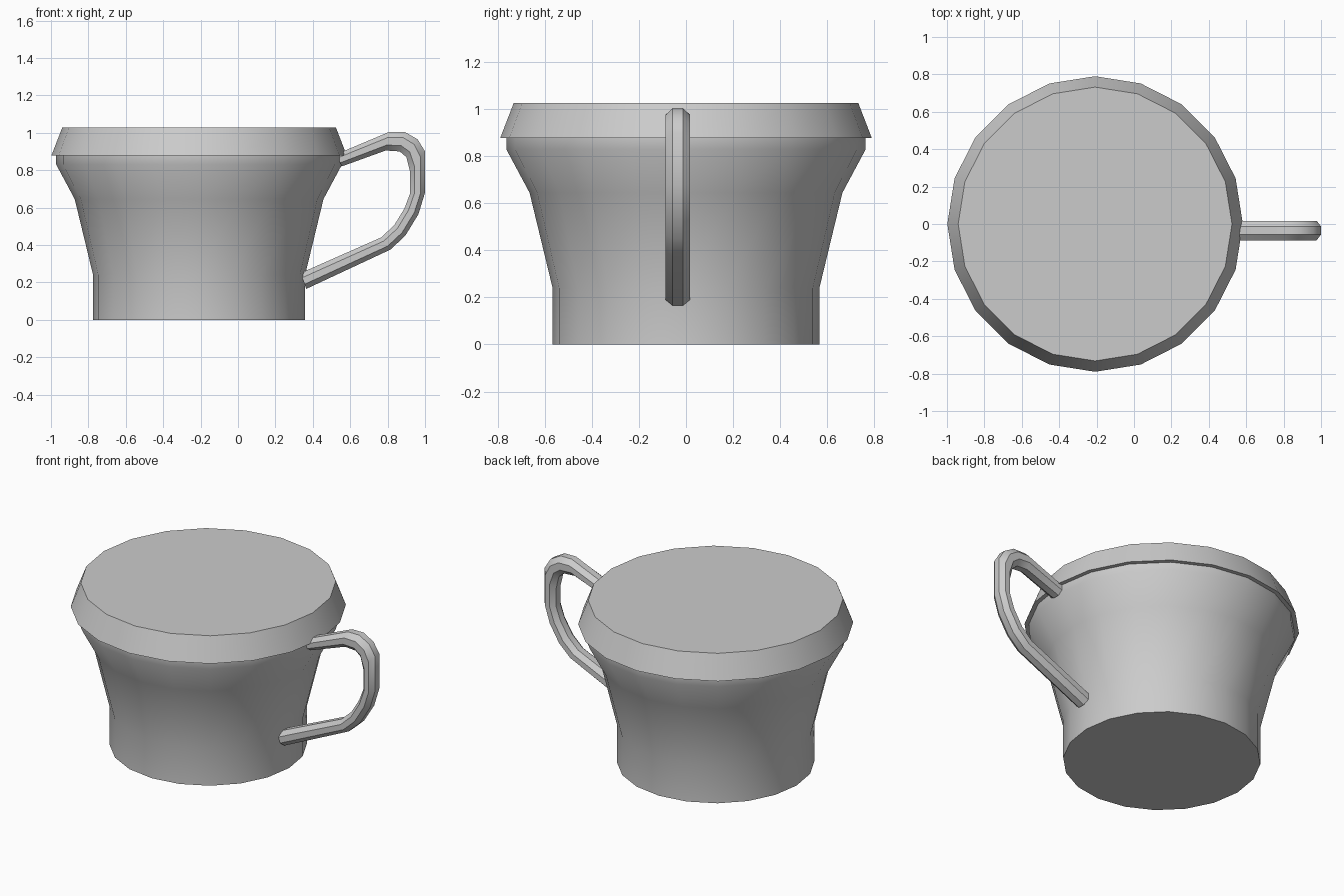
import bpy, bmesh, math
from mathutils import Vector

if "Cube" in bpy.data.objects:
    bpy.data.objects.remove(bpy.data.objects["Cube"])

SIDES = 20
CX = -0.208


def finish(name, bm, angle=35):
    bmesh.ops.recalc_face_normals(bm, faces=bm.faces)
    me = bpy.data.meshes.new(name)
    bm.to_mesh(me)
    bm.free()
    ob = bpy.data.objects.new(name, me)
    bpy.context.collection.objects.link(ob)
    bpy.ops.object.select_all(action='DESELECT')
    ob.select_set(True)
    bpy.context.view_layer.objects.active = ob
    bpy.ops.object.shade_smooth_by_angle(angle=math.radians(angle))
    return ob


def skin(name, rings):
    """Bridge equal-sized rings of points into a closed capped shape."""
    bm = bmesh.new()
    vs = [[bm.verts.new(p) for p in ring] for ring in rings]
    n = len(vs[0])
    for a, b in zip(vs, vs[1:]):
        for i in range(n):
            j = (i + 1) % n
            bm.faces.new((a[i], a[j], b[j], b[i]))
    bm.faces.new(vs[0])
    bm.faces.new(vs[-1])
    return finish(name, bm)


def circle(r, z):
    return [Vector((CX + r * math.cos(math.tau * i / SIDES),
                    r * math.sin(math.tau * i / SIDES), z)) for i in range(SIDES)]


# Flared cup body
skin("cup_body", [circle(r, z) for r, z in
                  [(0.567, 0), (0.567, 0.24), (0.665, 0.645), (0.764, 0.83), (0.764, 0.88)]])

# Tapered lid overhanging the rim
skin("lid", [circle(0.79, 0.877), circle(0.732, 1.027)])

# Handle: (outer x, z, inner x, z) outline pairs, octagonal section
outline = [
    (0.365, 0.165, 0.335, 0.25),
    (0.815, 0.375, 0.765, 0.44),
    (0.895, 0.45, 0.835, 0.505),
    (0.965, 0.565, 0.89, 0.595),
    (1.0, 0.68, 0.92, 0.675),
    (1.0, 0.90, 0.92, 0.79),
    (0.96, 0.965, 0.90, 0.87),
    (0.89, 1.005, 0.865, 0.90),
    (0.81, 1.005, 0.79, 0.905),
    (0.525, 0.885, 0.555, 0.82),
]
k = 1 / math.cos(math.pi / 8)
rings = []
for ox, oz, ix, iz in outline:
    outer, inner = Vector((ox, -0.035, oz)), Vector((ix, -0.035, iz))
    mid, half = (outer + inner) / 2, (outer - inner) / 2
    rings.append([mid + half * k * math.cos(a) + Vector((0, 0.052 * k * math.sin(a), 0))
                  for a in (math.tau * (i + 0.5) / 8 for i in range(8))])
handle = skin("handle", rings)
bpy.ops.object.shade_smooth_by_angle(angle=math.radians(50))
